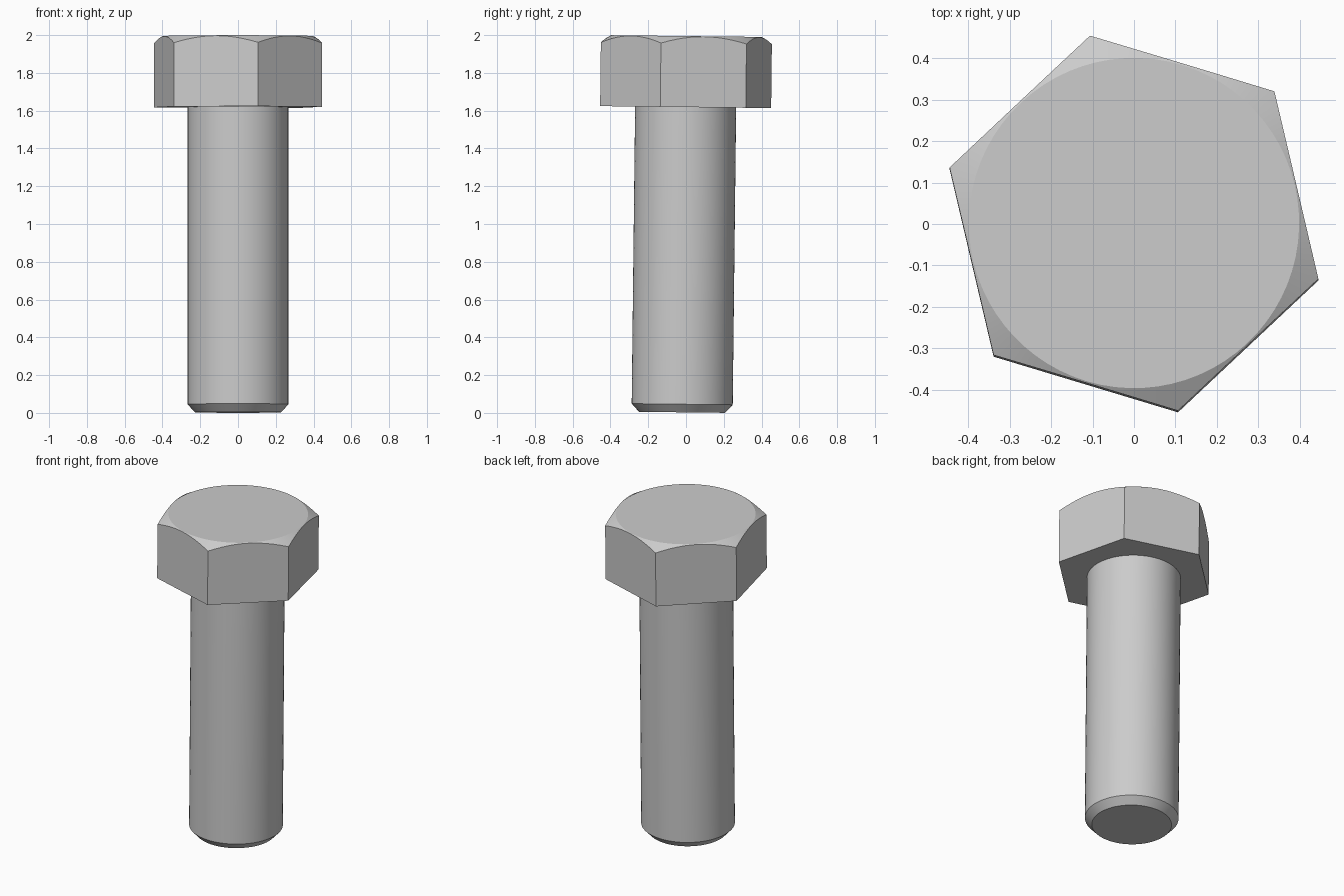
import bpy, bmesh
from math import cos, sin, tan, pi, radians

cube = bpy.data.objects.get("Cube")
if cube:
    bpy.data.objects.remove(cube)

steel = bpy.data.materials.new("grey steel")
steel.use_nodes = True
GREY = (0.6, 0.6, 0.6, 1)
steel.diffuse_color = GREY
steel.node_tree.nodes["Principled BSDF"].inputs["Base Color"].default_value = GREY

TILT = -0.0115          # slight lean of the whole bolt towards the back
SEGMENTS = 72           # divisible by the six sides of the head
CORNER = 0.465
FLAT = CORNER * cos(pi / 6)
HEAD_BASE, TOP, BOTTOM = 1.619, 1.995, 0.003


def lofted(name, rings, turn=0.0):
    """Join rings of (radius, height) functions of angle and cap both ends."""
    bm = bmesh.new()
    loops = []
    for ring in rings:
        loop = []
        for i in range(SEGMENTS):
            a = 2 * pi * i / SEGMENTS
            r, z = ring(a)
            loop.append(bm.verts.new((r * cos(a + turn), r * sin(a + turn), z)))
        loops.append(loop)
    for low, high in zip(loops, loops[1:]):
        for i in range(SEGMENTS):
            j = (i + 1) % SEGMENTS
            bm.faces.new((low[i], low[j], high[j], high[i]))
    bm.faces.new(loops[0][::-1])
    bm.faces.new(loops[-1])
    mesh = bpy.data.meshes.new(name)
    bm.to_mesh(mesh)
    bm.free()
    mesh.materials.append(steel)
    obj = bpy.data.objects.new(name, mesh)
    bpy.context.collection.objects.link(obj)
    obj.rotation_euler.x = TILT
    obj.location.y = TILT * 1.79
    bpy.ops.object.select_all(action='DESELECT')
    obj.select_set(True)
    bpy.context.view_layer.objects.active = obj
    bpy.ops.object.shade_smooth_by_angle(angle=radians(20))
    return obj


def circle(r, z):
    return lambda a: (r, z)


def hex_radius(a):
    return FLAT / cos(a % (pi / 3) - pi / 6)


# Hexagonal head whose corners are cut by a shallow cone
crown = FLAT - 0.004
lofted("hex_head", [
    lambda a: (hex_radius(a), HEAD_BASE),
    lambda a: (hex_radius(a), TOP - (hex_radius(a) - crown) * tan(pi / 6)),
    circle(crown, TOP),
], turn=radians(43.2))

# Plain round shank with a chamfered tip
lofted("shank", [
    circle(0.228, BOTTOM),
    circle(0.2675, BOTTOM + 0.043),
    circle(0.2675, HEAD_BASE + 0.01),
])
